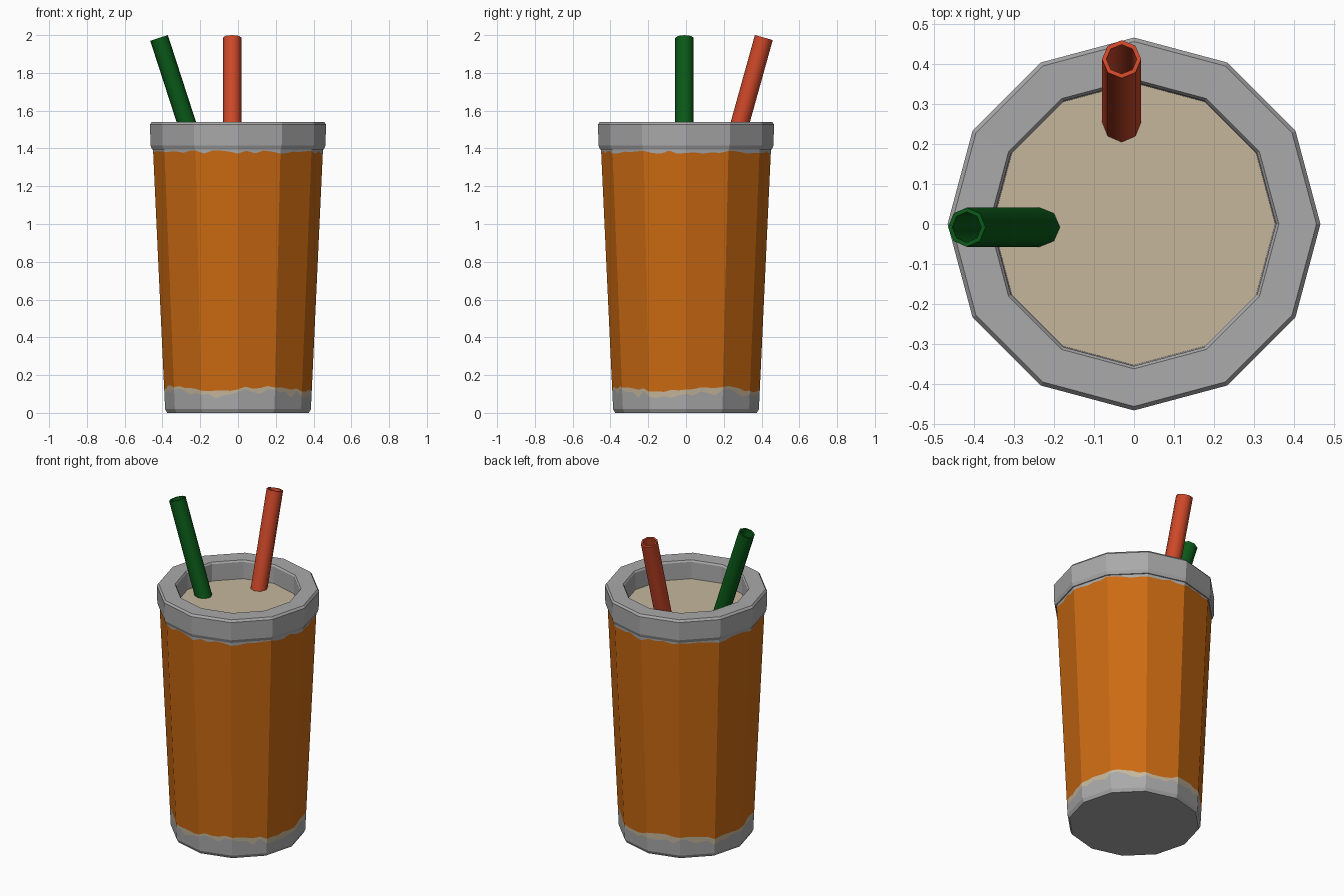
import bpy, bmesh, math, random
from mathutils import Vector

if "Cube" in bpy.data.objects:
    bpy.data.objects.remove(bpy.data.objects["Cube"])

random.seed(4)
SIDES = 12


def material(name, rgb):
    m = bpy.data.materials.new(name)
    m.diffuse_color = (*rgb, 1)
    m.use_nodes = True
    m.node_tree.nodes["Principled BSDF"].inputs["Base Color"].default_value = m.diffuse_color
    return m


ORANGE = material("orange", (0.60, 0.145, 0.006))
GREY = material("light grey", (0.40, 0.40, 0.40))
CREAM = material("cream", (0.56, 0.47, 0.33))
GREEN = material("dark green", (0.003, 0.10, 0.009))
RED = material("red", (0.62, 0.065, 0.022))


def make_object(name, bm, mats):
    bmesh.ops.recalc_face_normals(bm, faces=bm.faces)
    mesh = bpy.data.meshes.new(name)
    bm.to_mesh(mesh)
    bm.free()
    for m in mats:
        mesh.materials.append(m)
    ob = bpy.data.objects.new(name, mesh)
    bpy.context.collection.objects.link(ob)
    return ob


def polygon_ring(radius, z, sides=SIDES, sub=1):
    """Points on a regular polygon; radius and z are functions of the index."""
    pts = []
    for i in range(sides * sub):
        k, t = divmod(i, sub)
        a, b = (2 * math.pi * (k + d) / sides for d in (0, 1))
        p = Vector((math.cos(a), math.sin(a), 0)).lerp(
            Vector((math.cos(b), math.sin(b), 0)), t / sub)
        h = z(i)
        p *= radius(h)
        p.z = h
        pts.append(p)
    return pts


def skin(bm, rings, slots, close=False):
    """Join rings with quads, one material slot per band."""
    loops = [[bm.verts.new(p) for p in r] for r in rings]
    n = len(loops[0])
    for j, slot in enumerate(slots):
        a, b = loops[j], loops[(j + 1) % len(loops)]
        for i in range(n):
            f = bm.faces.new((a[i], a[(i + 1) % n], b[(i + 1) % n], b[i]))
            f.material_index = slot
    return loops


def cup_radius(z):
    return 0.375 + 0.5 * z if z < 0.02 else 0.385 + 0.0465 * z


# Cup: grey foot, ragged cream edge, orange wall, ragged top edge
SUB = 5
n = SIDES * SUB
ragged = [0.128 + 0.012 * math.sin(i * 2 * math.pi * 4 / n)
          + random.uniform(-0.009, 0.009) for i in range(n)]
foot_edge = [r - random.uniform(0.012, 0.042) for r in ragged]
top_edge = [1.380 + random.uniform(-0.008, 0.009) for i in range(n)]
levels = [lambda i: 0.0, lambda i: 0.02, lambda i: foot_edge[i],
          lambda i: ragged[i], lambda i: top_edge[i], lambda i: 1.41]
bm = bmesh.new()
loops = skin(bm, [polygon_ring(cup_radius, z, sub=SUB) for z in levels],
             [1, 1, 2, 0, 1])
bm.faces.new(loops[0]).material_index = 1
make_object("cup", bm, [ORANGE, GREY, CREAM])

# Lid: thick bevelled ring around an open well
profile = [(0.352, 1.40), (0.355, 1.53), (0.362, 1.54), (0.456, 1.541),
           (0.466, 1.528), (0.463, 1.415), (0.455, 1.395), (0.435, 1.39)]
bm = bmesh.new()
skin(bm, [polygon_ring(lambda h, r=r: r, lambda i, z=z: z) for r, z in profile],
     [0] * len(profile))
make_object("lid_ring", bm, [GREY])

# Drink surface inside the lid
bm = bmesh.new()
bm.faces.new([bm.verts.new(p) for p in
              polygon_ring(lambda h: 0.36, lambda i: 1.425)])
make_object("drink", bm, [CREAM])


# Straws: leaning hollow tubes
def straw(name, base, top, mat, r=0.049, inner=0.038):
    base, top = Vector(base), Vector(top)
    axis = top - base
    rot = axis.to_track_quat('Z', 'Y')
    length = axis.length
    bm = bmesh.new()
    rings = [[base + rot @ p for p in
              polygon_ring(lambda h, q=q: q, lambda i, z=z: z, sides=8)]
             for q, z in ((r, 0), (r, length), (inner, length), (inner, 0.08))]
    loops = skin(bm, rings, [0, 0, 0])
    bm.faces.new(loops[0])
    bm.faces.new(loops[3])
    ob = make_object(name, bm, [mat])
    bpy.ops.object.select_all(action='DESELECT')
    bpy.context.view_layer.objects.active = ob
    ob.select_set(True)
    bpy.ops.object.shade_smooth_by_angle(angle=math.radians(50))


straw("green_straw", (-0.222, -0.008, 1.38), (-0.418, -0.008, 1.985), GREEN)
straw("red_straw", (-0.031, 0.243, 1.38), (-0.031, 0.412, 1.987), RED)
